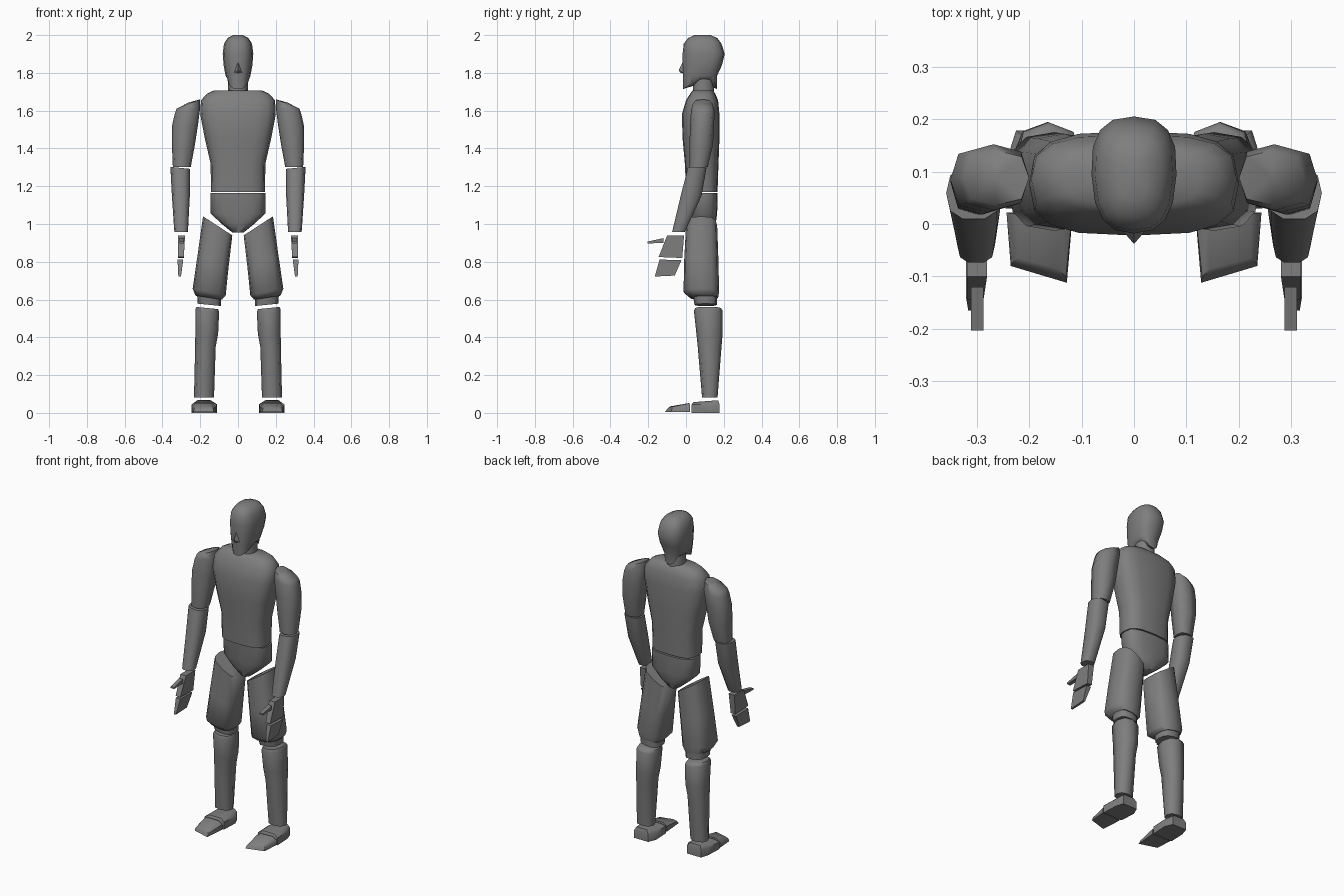
import bpy, bmesh, math

grey = bpy.data.materials.new("dark_grey")
grey.diffuse_color = (.21, .21, .21, 1)


def finish(name, bm, mirror, angle=65):
    bmesh.ops.recalc_face_normals(bm, faces=bm.faces)
    me = bpy.data.meshes.new(name)
    bm.to_mesh(me)
    bm.free()
    me.materials.append(grey)
    me.shade_smooth()
    me.set_sharp_from_angle(angle=math.radians(angle))
    ob = bpy.data.objects.new(name, me)
    bpy.context.collection.objects.link(ob)
    if mirror:
        mod = ob.modifiers.new("mirror", 'MIRROR')
        mod.use_mirror_merge = False
    return ob


def loft(name, rows, n=12, p=2.6, taper=0.0, arch=0.0, dome=0.0, mirror=False):
    """Rows are (z, x0, x1, y0, y1, slope of the ring along x)."""
    bm = bmesh.new()
    rings = []
    for i, (z, x0, x1, y0, y1, slope) in enumerate(rows):
        ring = []
        for k in range(n):
            a = 2 * math.pi * k / n
            c, s = math.cos(a), math.sin(a)
            u = math.copysign(abs(c) ** (2 / p), c)
            v = math.copysign(abs(s) ** (2 / p), s)
            dx = u * (x1 - x0) / 2 * (1 + taper * v)
            # the first ring can rise at the sides, leaving chin and nape low
            side = 1 + v if v < 0 else min(1, 4 * (1 - v))
            lift = arch * side if i == 0 else 0
            ring.append(bm.verts.new(((x0 + x1) / 2 + dx,
                                      (y0 + y1) / 2 + v * (y1 - y0) / 2,
                                      z + slope * dx + lift)))
        rings.append(ring)
    for a, b in zip(rings, rings[1:]):
        for k in range(n):
            j = (k + 1) % n
            bm.faces.new((a[k], a[j], b[j], b[k]))
    # caps
    for ring, rise in ((rings[0], 0), (rings[-1], dome)):
        mid = bm.verts.new(sum((v.co for v in ring[1:]), ring[0].co.copy()) / n)
        mid.co.z += rise
        for k in range(n):
            bm.faces.new((ring[k], ring[(k + 1) % n], mid))
    return finish(name, bm, mirror)


def hull(name, pts, mirror=False):
    bm = bmesh.new()
    for q in pts:
        bm.verts.new(q)
    bmesh.ops.convex_hull(bm, input=bm.verts)
    return finish(name, bm, mirror, 40)


def slab(name, outline, x0, x1, bottom=None):
    """Side outline of (y, z), given a width in x; the last half may be narrower."""
    b0, b1 = bottom or (x0, x1)
    h = len(outline) // 2
    pts = []
    for i, (y, z) in enumerate(outline):
        for x in ((x0, x1) if i < h else (b0, b1)):
            pts.append((x, y, z))
    return hull(name, pts, True)


# head with arched underside, nose and neck
loft("head", [
    (1.715, -.056, .056, -.015, .165, 0),
    (1.785, -.066, .066, -.017, .165, 0),
    (1.84, -.076, .076, -.018, .19, 0),
    (1.90, -.081, .081, -.018, .205, 0),
    (1.955, -.074, .074, -.012, .188, 0),
    (1.985, -.055, .055, .012, .165, 0),
    (2.0, -.025, .025, .045, .13, 0)], n=16, p=2.6, taper=.06, arch=.055)
hull("nose", [(-.021, -.014, 1.80), (.021, -.014, 1.80), (0, -.012, 1.87),
              (0, -.038, 1.815), (0, -.03, 1.80)])
loft("neck", [(1.66, -.055, .055, .035, .15, 0),
              (1.79, -.05, .05, .04, .145, 0)], p=2.2)

# torso and pelvis
loft("torso", [
    (1.17, -.143, .143, 0, .167, 0),
    (1.32, -.145, .145, -.006, .172, 0),
    (1.45, -.175, .175, -.018, .177, 0),
    (1.58, -.2, .2, -.022, .177, 0),
    (1.655, -.196, .196, .0, .17, 0),
    (1.69, -.165, .165, .022, .155, 0),
    (1.708, -.125, .125, .035, .14, 0)], n=16, p=3.0)
loft("pelvis", [
    (.955, -.03, .03, .05, .14, 0),
    (1.0, -.085, .085, .035, .157, 0),
    (1.055, -.145, .145, .028, .165, 0),
    (1.163, -.145, .145, .018, .168, 0)], n=16, p=2.9)

# arms
loft("upper_arm", [
    (1.302, .25, .345, .018, .115, 0),
    (1.42, .228, .35, .018, .143, 0),
    (1.52, .212, .35, .022, .148, -.05),
    (1.60, .2, .335, .026, .152, -.25),
    (1.635, .2, .325, .036, .14, -.4)], n=8, p=2.7, dome=.008, mirror=True)
loft("forearm", [
    (.957, .265, .337, -.075, -.005, 0),
    (1.15, .255, .35, -.03, .085, 0),
    (1.297, .253, .358, .008, .11, .1)], n=10, p=2.6, mirror=True)

# hands
slab("palm", [(-.1, .94), (-.01, .94), (-.02, .82), (-.145, .825)],
     .28, .318, (.287, .318))
slab("fingers", [(-.14, .812), (-.024, .808), (-.06, .727), (-.165, .722)],
     .29, .32, (.302, .316))
slab("thumb", [(-.12, .925), (-.12, .9), (-.203, .897), (-.203, .907)],
     .287, .311)

# legs
loft("thigh", [
    (.61, .085, .225, .02, .17, .15),
    (.64, .065, .24, -.013, .175, .2),
    (.80, .05, .215, -.01, .172, .35),
    (.99, .03, .185, .0, .165, .65)], p=2.8, mirror=True)
loft("knee", [
    (.572, .09, .213, .045, .163, .1),
    (.66, .09, .22, .03, .167, .1)], p=2.8, mirror=True)
loft("shin", [
    (.082, .127, .233, .085, .167, 0),
    (.35, .118, .227, .062, .188, 0),
    (.42, .105, .226, .055, .194, 0),
    (.54, .1, .226, .042, .194, .1),
    (.555, .105, .22, .048, .185, .1)], n=8, p=2.5, mirror=True)

# feet, heel block and toe wedge
heel = [(.115, .03), (.245, .03), (.24, .13), (.225, .178), (.13, .178), (.11, .13)]
hull("heel", [(x, y, 0) for x, y in heel] + [(x, y, .045) for x, y in heel]
     + [(.14, .04, .057), (.22, .04, .057), (.145, .17, .067), (.215, .17, .067)], True)
hull("toes", [(x, y, .004) for x, y in ((.117, .017), (.243, .022), (.235, -.08), (.128, -.112))]
     + [(.118, .017, .036), (.243, .022, .036), (.14, .015, .052), (.222, .018, .052),
        (.13, -.1, .02), (.233, -.075, .02), (.145, -.085, .034), (.222, -.065, .034)], True)
